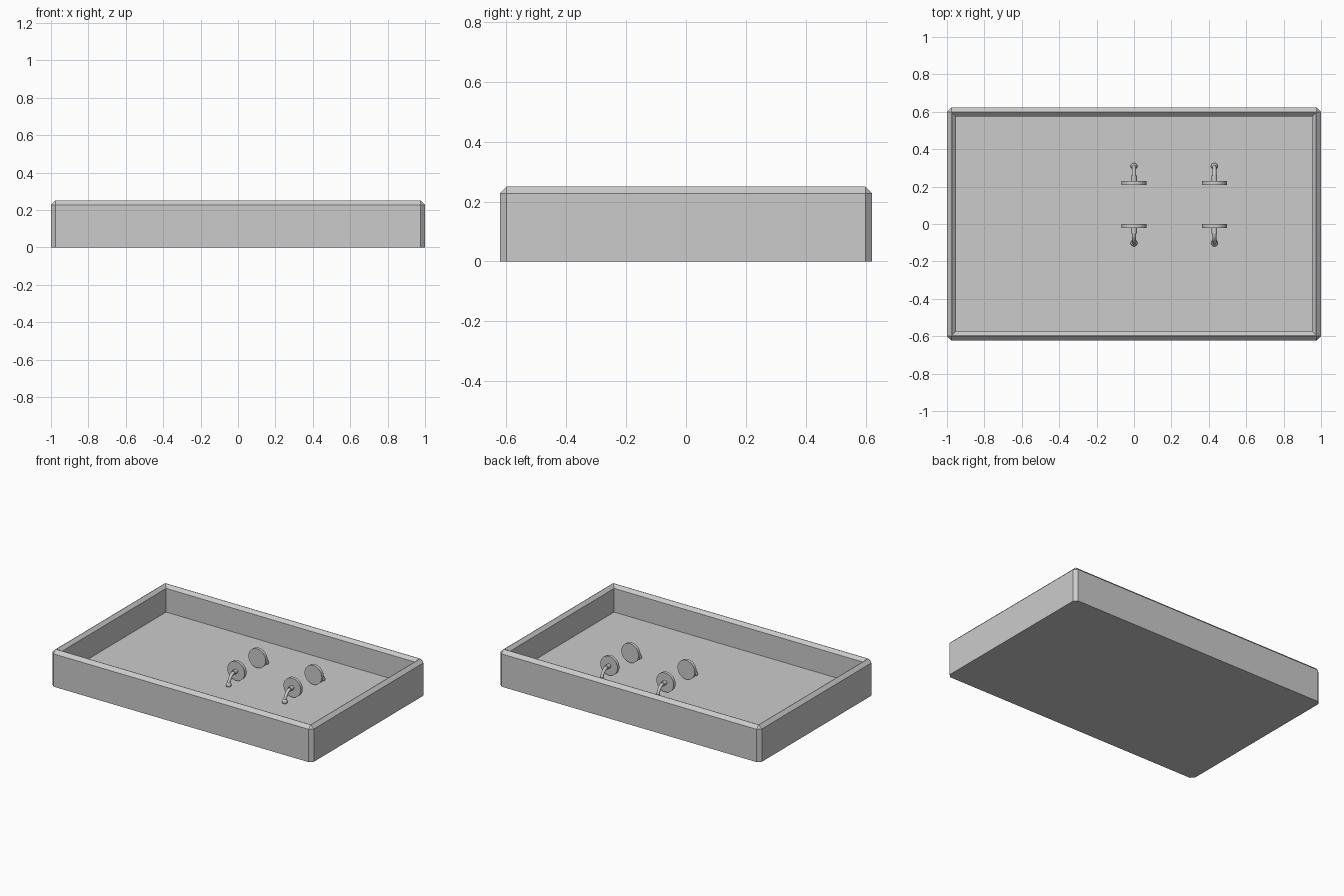
import bpy, bmesh, math
from mathutils import Vector

if "Cube" in bpy.data.objects:
    bpy.data.objects.remove(bpy.data.objects["Cube"])

# --- tray: stacked rectangular loops with cut corners and chamfered rim ---
def ring(bm, hx, hy, z, c):
    pts = [(hx, -hy + c), (hx, hy - c), (hx - c, hy), (-hx + c, hy),
           (-hx, hy - c), (-hx, -hy + c), (-hx + c, -hy), (hx - c, -hy)]
    return [bm.verts.new((x, y, z)) for x, y in pts]

bm = bmesh.new()
C = 0.023
profile = [(1.0, 0.622, 0.0, C), (1.0, 0.622, 0.227, C), (0.977, 0.599, 0.25, 0),
           (0.974, 0.596, 0.25, 0), (0.953, 0.575, 0.229, 0), (0.953, 0.575, 0.065, 0)]
rings = [ring(bm, *p) for p in profile]
for a, b in zip(rings, rings[1:]):
    for i in range(8):
        j = (i + 1) % 8
        bm.faces.new((a[i], a[j], b[j], b[i]))
bm.faces.new(rings[0][::-1])
bm.faces.new(rings[-1])
bmesh.ops.remove_doubles(bm, verts=bm.verts, dist=1e-5)
bmesh.ops.recalc_face_normals(bm, faces=bm.faces)
me = bpy.data.meshes.new("tray")
bm.to_mesh(me)
bm.free()
bpy.context.collection.objects.link(bpy.data.objects.new("tray", me))

def smooth(name):
    o = bpy.context.object
    o.name = name
    bpy.ops.object.shade_smooth_by_angle(angle=math.radians(35))

# --- cylinder lying along y ---
def disc(name, x, y0, y1, z, r):
    bpy.ops.mesh.primitive_cylinder_add(vertices=32, radius=r, depth=abs(y1 - y0),
                                        location=(x, (y0 + y1) / 2, z),
                                        rotation=(math.pi / 2, 0, 0))
    smooth(name)

# --- bent neck as a round curve ---
def neck(name, x, y, s, path, r):
    cu = bpy.data.curves.new(name, 'CURVE')
    cu.dimensions = '3D'
    cu.bevel_depth = r
    cu.bevel_resolution = 3
    cu.use_fill_caps = True
    sp = cu.splines.new('POLY')
    sp.points.add(len(path) - 1)
    for p, (d, z) in zip(sp.points, path):
        p.co = (x, y + s * d, z, 1)
    bpy.context.collection.objects.link(bpy.data.objects.new(name, cu))

Z = 0.14
path = [(0.04, 0.14), (0.06, 0.138), (0.072, 0.131), (0.083, 0.12),
        (0.092, 0.106), (0.098, 0.091), (0.101, 0.076)]

# --- four hooked taps: two facing front, two facing back ---
for x in (0.0, 0.43):
    for side, y, s in (("front", -0.001, -1), ("back", 0.208, 1)):
        disc(side + "_plate", x, y, y + s * 0.021, Z, 0.066)
        disc(side + "_collar", x, y + s * 0.015, y + s * 0.05, Z, 0.015)
        neck(side + "_neck", x, y, s, path, 0.0105)
        bpy.ops.mesh.primitive_uv_sphere_add(segments=20, ring_count=12, radius=0.018,
                                             location=(x, y + s * 0.101, 0.076))
        smooth(side + "_knob")
